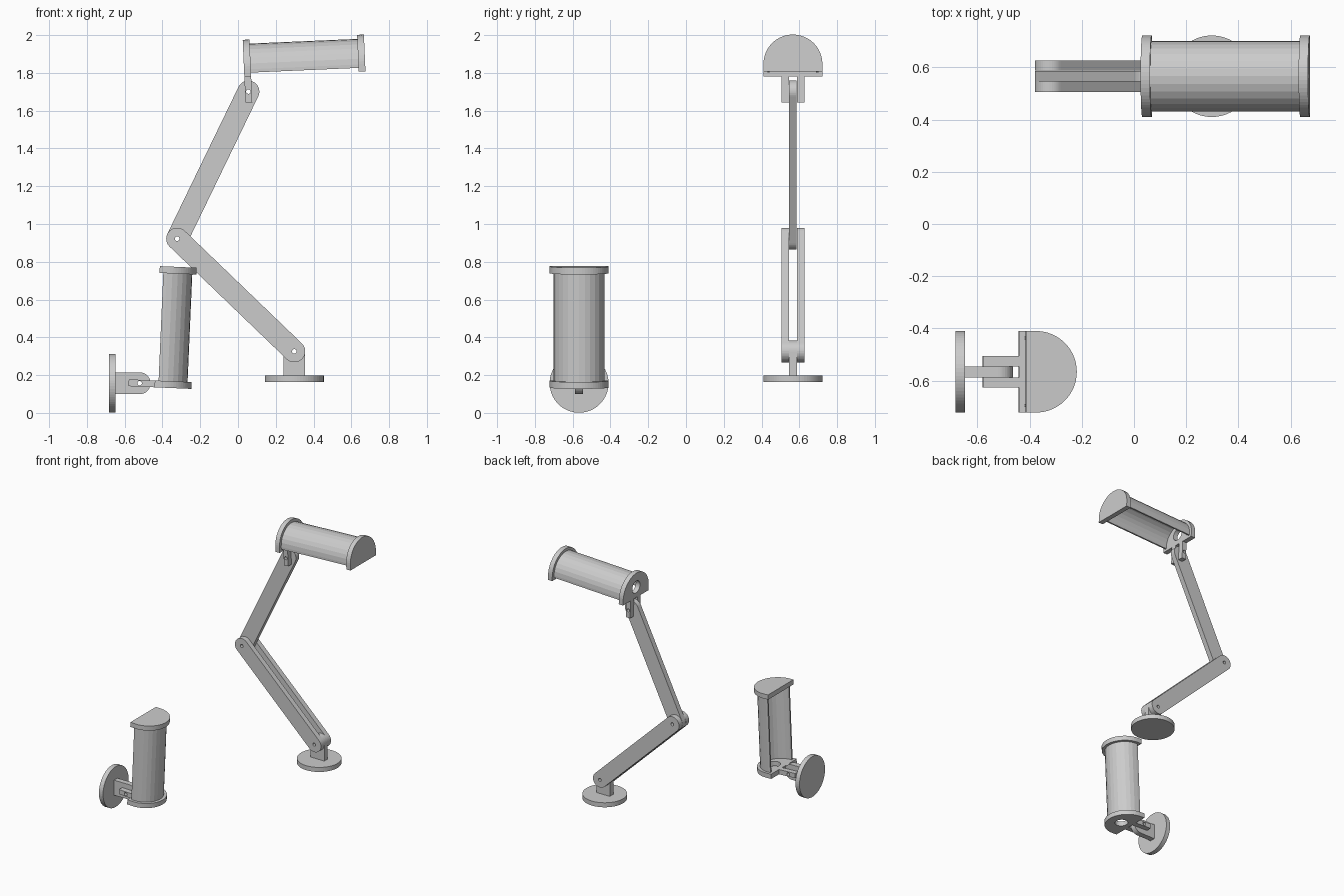
import bpy, bmesh
from math import sin, cos, pi, radians, atan2, hypot
from mathutils import Matrix, Vector

if "Cube" in bpy.data.objects:
    bpy.data.objects.remove(bpy.data.objects["Cube"])

R = 0.058          # arm end radius
HOLE = 0.012       # pivot hole radius
T = 0.042          # arm plate thickness
SIDE = 0.041       # sideways offset of the outer plates
Y = 0.566          # each lamp's distance from the middle


def arc(cx, cy, r, a0, a1, n):
    """Points along an arc, angles in degrees."""
    return [(cx + r * cos(radians(a0 + (a1 - a0) * i / n)),
             cy + r * sin(radians(a0 + (a1 - a0) * i / n))) for i in range(n + 1)]


def circle(cx, cy, r, n=24):
    return arc(cx, cy, r, 0, 360, n)[:-1]


# Plane frames: profile (u, v) plus depth along the profile normal
XZ = Matrix(((1, 0, 0, 0), (0, 0, -1, 0), (0, 1, 0, 0), (0, 0, 0, 1)))
YZ = Matrix(((0, 0, 1, 0), (1, 0, 0, 0), (0, 1, 0, 0), (0, 0, 0, 1)))
XY = Matrix.Identity(4)


def plate(name, loops, depth, offset, plane, frame):
    """Extruded filled profile; extra loops become through holes."""
    cu = bpy.data.curves.new(name, 'CURVE')
    cu.dimensions = '2D'
    cu.fill_mode = 'BOTH'
    cu.extrude = depth / 2
    for pts in loops:
        sp = cu.splines.new('POLY')
        sp.points.add(len(pts) - 1)
        for p, (u, v) in zip(sp.points, pts):
            p.co = (u, v, 0, 1)
        sp.use_cyclic_u = True
    tmp = bpy.data.objects.new(name + "_profile", cu)
    me = bpy.data.meshes.new_from_object(tmp)
    bpy.data.objects.remove(tmp)
    me.name = name
    bm = bmesh.new()
    bm.from_mesh(me)
    bmesh.ops.remove_doubles(bm, verts=bm.verts, dist=1e-5)
    bm.transform(frame @ plane @ Matrix.Translation((0, 0, offset)))
    bmesh.ops.recalc_face_normals(bm, faces=bm.faces)
    for f in bm.faces:
        f.smooth = False
    bm.to_mesh(me)
    bm.free()
    ob = bpy.data.objects.new(name, me)
    bpy.context.scene.collection.objects.link(ob)
    return ob


def base(prefix, frame):
    """Round foot and drilled stem, origin at the pivot."""
    plate(prefix + "_base_disc", [circle(0, 0, 0.156, 64)], 0.035, -0.1445, XY, frame)
    stem = [(-R, -0.128)] + [(R, -0.128)] + arc(0, 0, R, 0, 180, 20)
    plate(prefix + "_base_stem", [stem, circle(0, 0, HOLE)], T, 0, XZ, frame)


def arm(name, a, b, offset):
    """Round-ended bar between two pivots in the desk lamp's plane."""
    dx, dz = b[0] - a[0], b[1] - a[1]
    length = hypot(dx, dz)
    frame = (Matrix.Translation((a[0], Y, a[1]))
             @ Matrix.Rotation(-atan2(dz, dx), 4, 'Y'))
    outline = arc(0, 0, R, 90, 270, 20) + arc(length, 0, R, -90, 90, 20)
    plate(name, [outline, circle(0, 0, HOLE), circle(length, 0, HOLE)],
          T - 0.002, offset, XZ, frame)


def head(prefix, frame):
    """Shade with two end caps and a fork, origin at the pivot."""
    cap = [(-0.156, 0.08), (0.156, 0.08)] + arc(0, 0.119, 0.156, 0, 180, 32)
    plate(prefix + "_socket_cap", [cap, circle(0, 0.165, 0.047, 32)], 0.036, 0, YZ, frame)
    plate(prefix + "_end_cap", [cap], 0.036, 0.606, YZ, frame)
    shell = ([(0.1355, 0.1)] + arc(0, 0.118, 0.1355, 0, 180, 14) + [(-0.1355, 0.1)]
             + [(-0.1235, 0.1)] + arc(0, 0.118, 0.1235, 180, 0, 14) + [(0.1235, 0.1)])
    plate(prefix + "_shade", [shell], 0.572, 0.303, YZ, frame)
    prong = [(-0.018, -0.058), (0.018, -0.058), (0.018, 0.081), (-0.018, 0.081)]
    for side, label in ((-1, "back"), (1, "front")):
        plate(f"{prefix}_{label}_prong", [prong, circle(0, 0, HOLE)],
              T - 0.002, side * SIDE, XZ, frame)


# Desk lamp
foot, elbow, neck = (0.298, 0.326), (-0.322, 0.922), (0.055, 1.701)
base("desk_lamp", Matrix.Translation((foot[0], Y, foot[1])))
for s, label in ((-1, "back"), (1, "front")):
    arm(f"desk_lamp_lower_arm_{label}", foot, elbow, s * SIDE)
arm("desk_lamp_upper_arm", elbow, neck, 0)
head("desk_lamp", Matrix.Translation((neck[0], Y, neck[1]))
     @ Matrix.Rotation(radians(-2.5), 4, 'Y'))

# Wall lamp: same base and head turned on their side
pivot = Matrix.Translation((-0.521, -Y, 0.157))
base("wall_lamp", pivot @ Matrix.Rotation(pi / 2, 4, 'Y'))
head("wall_lamp", pivot @ Matrix.Rotation(radians(92.5), 4, 'Y')
     @ Matrix.Rotation(pi, 4, 'Z'))
